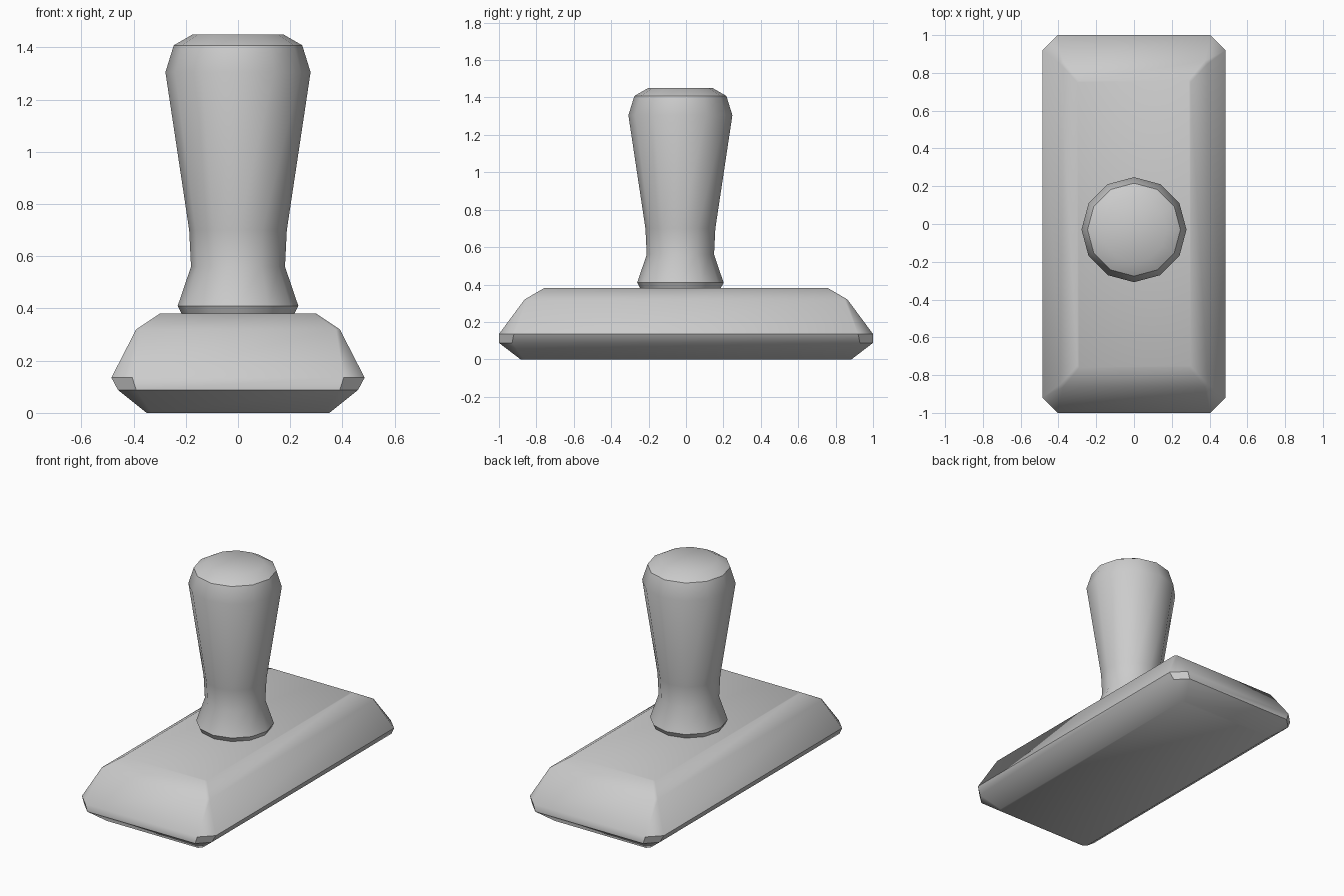
import bpy, bmesh
from math import sin, cos, pi, radians

if "Cube" in bpy.data.objects:
    bpy.data.objects.remove(bpy.data.objects["Cube"])


def loft(name, rings):
    # Skin a stack of equal-sized rings and cap both ends
    bm = bmesh.new()
    loops = [[bm.verts.new(p) for p in ring] for ring in rings]
    n = len(loops[0])
    for a, b in zip(loops, loops[1:]):
        for i in range(n):
            j = (i + 1) % n
            bm.faces.new((a[i], a[j], b[j], b[i]))
    bm.faces.new(loops[0][::-1])
    bm.faces.new(loops[-1])
    bmesh.ops.recalc_face_normals(bm, faces=bm.faces)
    mesh = bpy.data.meshes.new(name)
    bm.to_mesh(mesh)
    bm.free()
    obj = bpy.data.objects.new(name, mesh)
    bpy.context.collection.objects.link(obj)
    bpy.ops.object.select_all(action='DESELECT')
    obj.select_set(True)
    bpy.context.view_layer.objects.active = obj
    bpy.ops.object.shade_smooth_by_angle(angle=radians(40))
    return obj


def octagon(z, hx, hy, c):
    # Rectangle with clipped corners
    quarter = [(hx, hy - c), (hx - c, hy)]
    pts = quarter + [(-x, y) for x, y in quarter[::-1]]
    pts += [(-x, -y) for x, y in pts]
    return [(x, y, z) for x, y in pts]


def circle(z, r, n=12, cy=-0.03):
    return [(r * cos(2 * pi * i / n), cy + r * sin(2 * pi * i / n), z)
            for i in range(n)]


# Base block: z, half width, half length, corner clip
loft("base_block", [octagon(*s) for s in (
    (0.0, 0.35, 0.885, 0.02),
    (0.088, 0.46, 1.0, 0.07),
    (0.135, 0.485, 1.0, 0.08),
    (0.32, 0.39, 0.863, 0.015),
    (0.38, 0.30, 0.76, 0.01))])

# Turned handle: z, radius
loft("handle", [circle(*s) for s in (
    (0.375, 0.213), (0.41, 0.231), (0.56, 0.18), (0.70, 0.187),
    (1.305, 0.278), (1.408, 0.246), (1.45, 0.173))])
